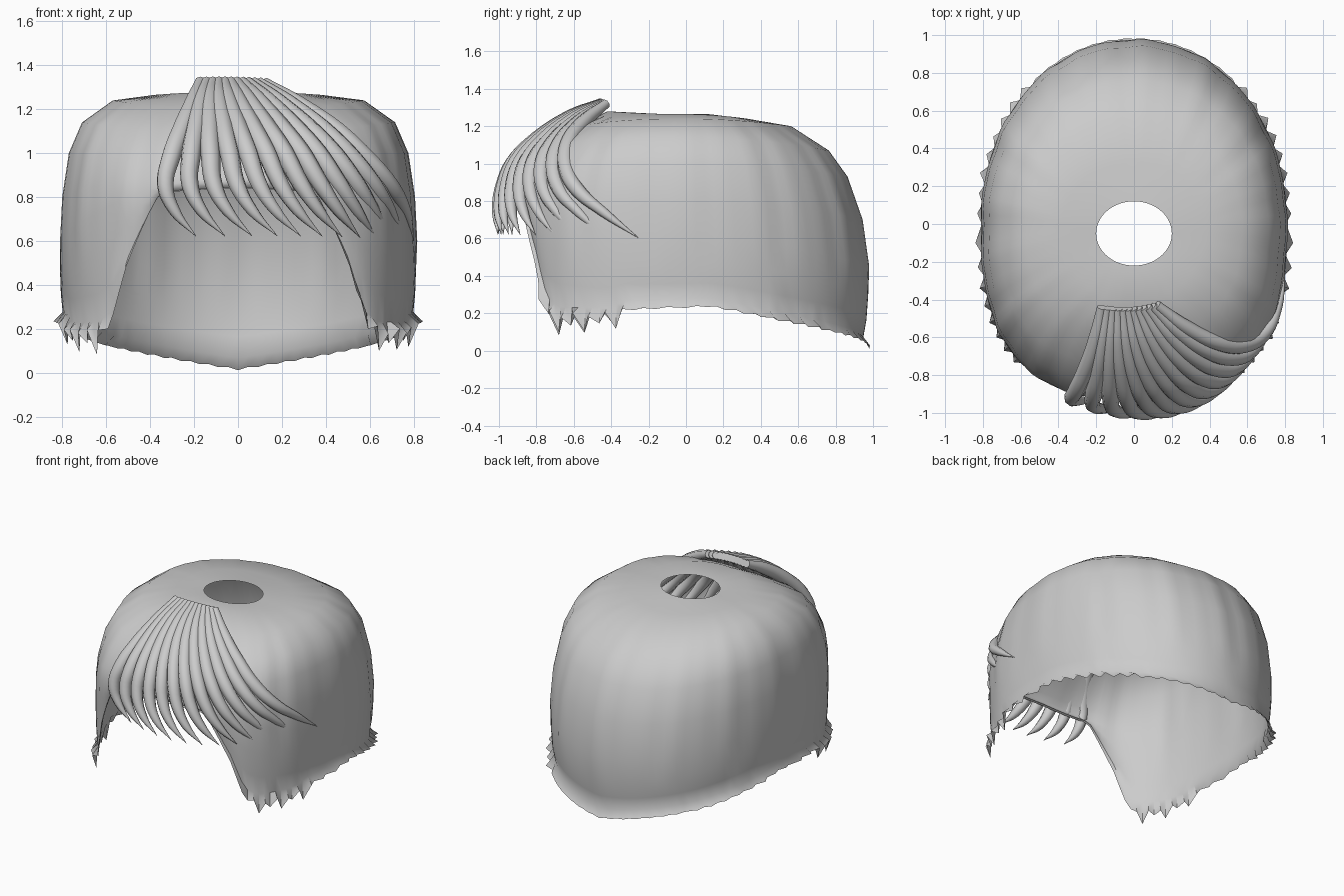
import bpy, math, random

if "Cube" in bpy.data.objects:
    bpy.data.objects.remove(bpy.data.objects["Cube"])
random.seed(4)

def interp(table, t):
    for (a, u), (b, v) in zip(table, table[1:]):
        if t <= b:
            return u + (v - u) * (t - a) / (b - a)
    return table[-1][1]

# Lower hairline: angle away from the front (degrees), height
EDGE = [(0, .84), (20, .82), (25, .7), (34, .46), (38, .29), (42, .2), (48, .16),
        (68, .17), (75, .215), (97, .235), (120, .16), (134, .12), (180, .012)]
# Rings: half width, back y, front y, side z, back z, front z
RINGS = [(.2, .12, -.22, 1.265, 1.265, 1.27),
         (.38, .33, -.42, 1.265, 1.24, 1.28),
         (.57, .56, -.58, 1.24, 1.2, 1.2),
         (.71, .76, -.75, 1.14, 1.07, 1.1),
         (.77, .86, -.85, 1.0, .93, .99),
         (.80, .94, -.91, .8, .7, .92),
         (.81, .975, -.93, .6, .45, .88)]
# Below the last ring: fraction of the way to the hairline, outward scale
LOWER = [(.35, 1.0), (.65, .995), (.87, .985), (1.0, 1.0)]
N = 120

def ring_xy(ring, t, rounded):
    s, c = math.sin(t), math.cos(t)
    n = (2.6 if c > 0 else 2.05) if rounded else 2.0
    rx, yb, yf = ring[:3]
    mid = -.05 if ring is RINGS[0] else -.02 if ring is RINGS[1] else 0
    x = rx * math.copysign(abs(s) ** (2 / n), s)
    reach = (yf - mid) if c > 0 else (yb - mid)
    return x, mid + reach * abs(c) ** (2 / n)

# Main hair shell, open at the crown and below
verts, faces = [], []
rows = len(RINGS) + len(LOWER)
for j in range(N):
    t = 2 * math.pi * j / N
    deg = math.degrees(t)
    deg = min(deg, 360 - deg)
    edge = interp(EDGE, deg)
    c2 = math.cos(t) ** 2
    ripple = 1 + .004 * math.sin(17 * t) + .003 * math.sin(29 * t)
    for i, ring in enumerate(RINGS):
        x, y = ring_xy(ring, t, i > 1)
        z = ring[3] * (1 - c2) + (ring[5] if math.cos(t) > 0 else ring[4]) * c2
        z = max(z, edge + .012 * (len(RINGS) - i))
        k = ripple if i > 1 else 1
        verts.append((x * k, y * k, z))
    top = z
    for f, k in LOWER:
        zz = top + (edge - top) * f
        if f == 1 and deg > 39:                      # jagged, flaring hem
            burn = 42 < deg < 74
            k += random.uniform(.025, .045) if j % 2 else -.005
            if deg > 140:
                k = 1.005 + .005 * (j % 2)
            if burn:
                zz += (-.08, .02, -.03, .04)[j % 4] * random.uniform(.7, 1)
            else:
                zz += .008 * (j % 2)
        elif deg > 120:
            k -= .02 * f ** 3
        verts.append((x * k, y * k, max(zz, 0)))
for j in range(N):
    a, b = j * rows, (j + 1) % N * rows
    for i in range(rows - 1):
        faces.append((a + i, a + i + 1, b + i + 1, b + i))
mesh = bpy.data.meshes.new("hair_shell")
mesh.from_pydata(verts, [], faces)
shell = bpy.data.objects.new("hair_shell", mesh)
bpy.context.collection.objects.link(shell)

# Fringe: strands blended between three guide paths
FIRST = [(-.17, -.44, 1.325), (-.2, -.6, 1.24), (-.25, -.76, 1.12), (-.305, -.88, .98),
         (-.33, -.925, .85), (-.29, -.935, .74), (-.19, -.93, .62)]
MIDDLE = [(-.02, -.45, 1.325), (.02, -.61, 1.25), (.09, -.78, 1.13), (.17, -.9, 1.0),
          (.24, -.95, .86), (.32, -.955, .74), (.43, -.92, .62)]
LAST = [(.12, -.43, 1.32), (.28, -.55, 1.22), (.45, -.63, 1.1), (.58, -.64, .98),
        (.69, -.58, .86), (.76, -.44, .74), (.8, -.25, .6)]
RADII = [.026, .04, .046, .045, .039, .027, .001]
COUNT = 12
curve = bpy.data.curves.new("fringe_strands", 'CURVE')
curve.dimensions = '3D'
curve.bevel_depth = 1
curve.bevel_resolution = 2
curve.resolution_u = 5
curve.use_fill_caps = True
for k in range(COUNT):
    t = k / (COUNT - 1)
    w = ((2 * t - 1) * (t - 1), 4 * t * (1 - t), t * (2 * t - 1))
    sp = curve.splines.new('BEZIER')
    sp.bezier_points.add(len(RADII) - 1)
    for p, r, *g in zip(sp.bezier_points, RADII, FIRST, MIDDLE, LAST):
        p.co = [sum(wi * gi[a] for wi, gi in zip(w, g)) for a in range(3)]
        p.handle_left_type = p.handle_right_type = 'AUTO'
        p.radius = r
fringe = bpy.data.objects.new("fringe_strands", curve)
bpy.context.collection.objects.link(fringe)

for ob in (fringe, shell):
    bpy.ops.object.select_all(action='DESELECT')
    ob.select_set(True)
    bpy.context.view_layer.objects.active = ob
    if ob.type == 'CURVE':
        bpy.ops.object.convert(target='MESH')
    bpy.ops.object.shade_smooth_by_angle(angle=math.radians(50))
